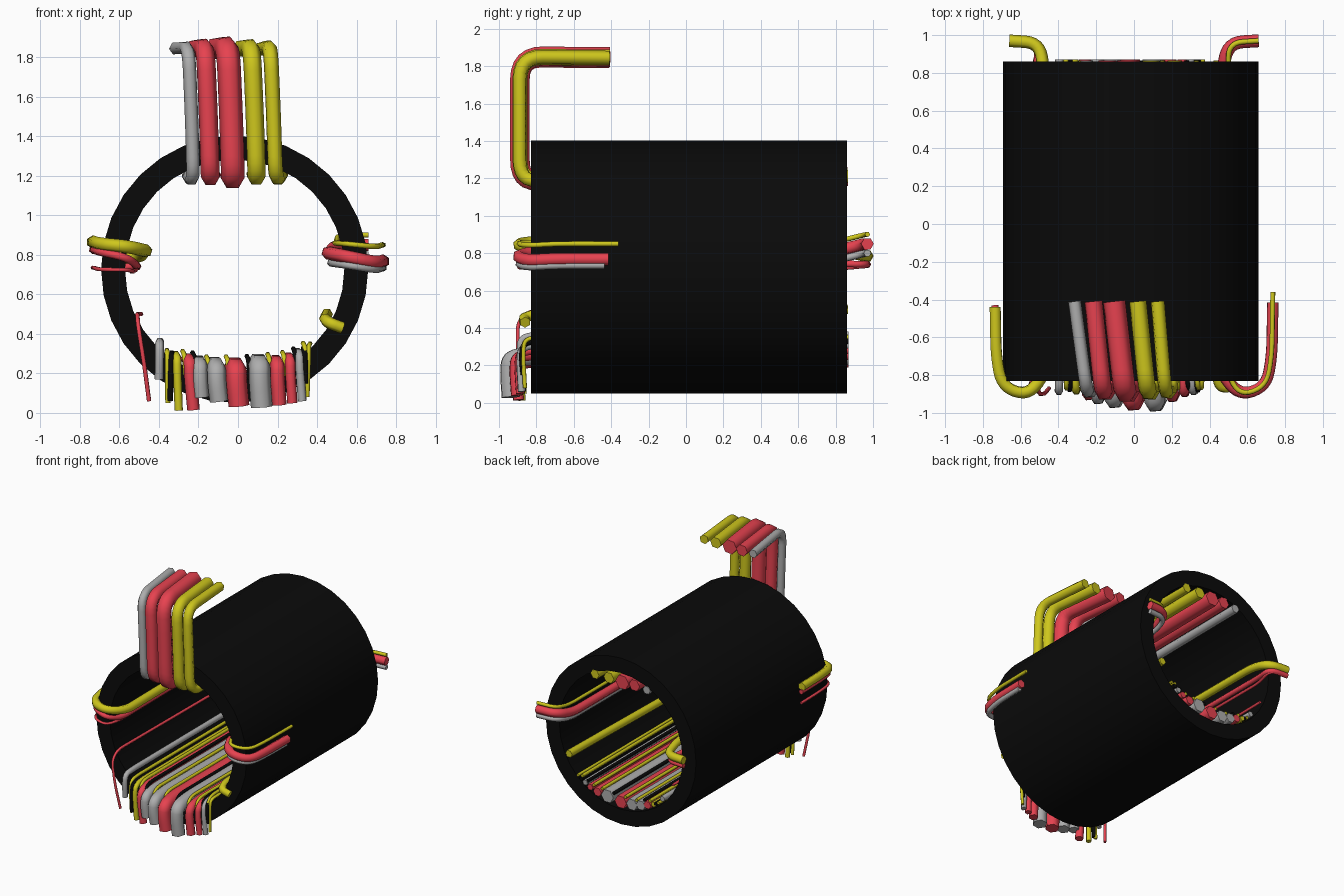
import bpy, bmesh, math
from mathutils import Vector

if "Cube" in bpy.data.objects:
    bpy.data.objects.remove(bpy.data.objects["Cube"])

CX, CZ, R_OUT, R_IN = -0.017, 0.727, 0.676, 0.555
Y0, Y1 = -0.83, 0.86


def material(name, rgb):
    m = bpy.data.materials.new(name)
    m.diffuse_color = (*rgb, 1)
    m.use_nodes = True
    m.node_tree.nodes["Principled BSDF"].inputs["Base Color"].default_value = m.diffuse_color
    return m


MATS = {
    "black": material("black", (0.003, 0.003, 0.003)),
    "red": material("red", (0.8, 0.055, 0.08)),
    "yellow": material("yellow", (0.62, 0.57, 0.012)),
    "grey": material("grey", (0.42, 0.42, 0.42)),
}


def fillet(points, size):
    """Round each inner corner of a polyline."""
    p = [Vector(q) for q in points]
    out = [p[0]]
    for a, b, c in zip(p, p[1:], p[2:]):
        s = b + (a - b).normalized() * min(size, (a - b).length * 0.48)
        e = b + (c - b).normalized() * min(size, (c - b).length * 0.48)
        for i in range(7):
            t = i / 6
            out.append(s * (1 - t) ** 2 + b * 2 * t * (1 - t) + e * t * t)
    return out + [p[-1]]


def cable(name, color, r, points, size=0.1):
    """Six-sided capped cable swept along a rounded path."""
    cu = bpy.data.curves.new(name, "CURVE")
    cu.dimensions = "3D"
    cu.bevel_depth = r
    cu.bevel_resolution = 1
    cu.use_fill_caps = True
    pts = fillet(points, size)
    sp = cu.splines.new("POLY")
    sp.points.add(len(pts) - 1)
    for q, v in zip(sp.points, pts):
        q.co = (*v, 1)
    tmp = bpy.data.objects.new(name + "_path", cu)
    bpy.context.collection.objects.link(tmp)
    dg = bpy.context.evaluated_depsgraph_get()
    me = bpy.data.meshes.new_from_object(tmp.evaluated_get(dg))
    bpy.data.objects.remove(tmp)
    bm = bmesh.new()
    bm.from_mesh(me)
    bmesh.ops.remove_doubles(bm, verts=bm.verts, dist=1e-5)
    bmesh.ops.recalc_face_normals(bm, faces=bm.faces)
    for f in bm.faces:
        f.smooth = True
    bm.to_mesh(me)
    bm.free()
    me.set_sharp_from_angle(angle=math.radians(70))
    me.materials.clear()
    me.materials.append(MATS[color])
    ob = bpy.data.objects.new(name, me)
    bpy.context.collection.objects.link(ob)


def floor_z(x, r):
    """Height of a cable resting on the inside of the pipe."""
    return CZ - math.sqrt((R_IN - r) ** 2 - (x - CX) ** 2)


# Pipe: a thick open tube lying along y
bm = bmesh.new()
N = 32
rings = []
for r, y in ((R_OUT, Y0), (R_OUT, Y1), (R_IN, Y1), (R_IN, Y0)):
    rings.append([bm.verts.new((CX + r * math.cos(2 * math.pi * i / N), y,
                                CZ + r * math.sin(2 * math.pi * i / N))) for i in range(N)])
for k in range(4):
    a, b = rings[k], rings[(k + 1) % 4]
    for i in range(N):
        j = (i + 1) % N
        bm.faces.new((a[i], a[j], b[j], b[i])).smooth = True
bmesh.ops.recalc_face_normals(bm, faces=bm.faces)
me = bpy.data.meshes.new("pipe")
bm.to_mesh(me)
bm.free()
me.set_sharp_from_angle(angle=math.radians(35))
me.materials.append(MATS["black"])
bpy.context.collection.objects.link(bpy.data.objects.new("pipe", me))

# Top bundle: along the ceiling, up the front and back over the pipe
for i, (col, r, xb, x, xe, z) in enumerate((
        ("grey", 0.034, -0.25, -0.225, -0.315, 1.185),
        ("red", 0.048, -0.14, -0.14, -0.215, 1.195),
        ("red", 0.060, -0.03, -0.025, -0.105, 1.19),
        ("yellow", 0.046, 0.09, 0.095, 0.02, 1.195),
        ("yellow", 0.038, 0.215, 0.19, 0.125, 1.19))):
    yf = -0.888
    cable(f"top_cable_{i}", col, r, [
        (xb, 0.865, z + 0.02), (xb, -0.7, z + 0.01), (x, yf, z - 0.01),
        (x - 0.01, yf, 1.5), (x - 0.025, yf, 1.85), (xe, -0.41, 1.845)], 0.12)

# Side bundles: (side, colour, radius, inner x, z back, z inside, z front, front end y)
for i, (s, col, r, xi, zb, zi, zf, ye) in enumerate((
        (1, "yellow", 0.014, 0.49, 0.90, 0.86, 0.85, -0.36),
        (1, "red", 0.034, 0.455, 0.85, 0.81, 0.768, -0.415),
        (1, "grey", 0.020, 0.47, 0.80, 0.76, 0.735, -0.435),
        (-1, "yellow", 0.033, 0.465, 0.785, 0.82, 0.865, -0.44),
        (-1, "red", 0.020, 0.51, 0.74, 0.745, 0.825, -0.43),
        (-1, "red", 0.011, 0.53, 0.73, 0.715, 0.735, -0.43))):
    cable(f"side_cable_{i}", col, r, [
        (s * 0.66, 0.97, zb), (s * 0.50, 0.96, zb), (s * (xi + 0.01), 0.80, zi),
        (s * xi, -0.78, zi), (s * 0.56, -0.91, (zi + zf) / 2),
        (s * 0.70, -0.86, zf - 0.01), (s * 0.73, -0.70, zf),
        (s * 0.735, ye, zf)], 0.09)

# Single cable on the lower right wall
cable("right_wall_cable", "yellow", 0.03, [
    (0.45, 0.865, 0.50), (0.44, -0.80, 0.475), (0.46, -0.87, 0.455), (0.53, -0.86, 0.43)], 0.05)

# Thin hanging wire on the left wall
cable("left_thin_wire", "red", 0.011, [
    (-0.49, 0.865, 0.50), (-0.51, -0.82, 0.50), (-0.505, -0.90, 0.44),
    (-0.475, -0.90, 0.25), (-0.45, -0.87, 0.06)], 0.06)

# Bottom bundle: along the floor, spilling over the front lip
# (colour, radius, x inside, x at lower end, lower end z)
BOTTOM = (
    ("grey", 0.022, -0.395, -0.40, 0.17), ("yellow", 0.013, -0.36, -0.355, 0.05),
    ("black", 0.016, -0.335, -0.345, 0.06), ("yellow", 0.021, -0.315, -0.30, 0.012),
    ("red", 0.032, -0.26, -0.225, 0.015), ("grey", 0.040, -0.20, -0.185, 0.08),
    ("grey", 0.048, -0.12, -0.095, 0.06), ("red", 0.053, -0.02, 0.005, 0.035),
    ("grey", 0.055, 0.10, 0.12, 0.03), ("red", 0.036, 0.19, 0.21, 0.04),
    ("red", 0.026, 0.255, 0.275, 0.05), ("grey", 0.022, 0.30, 0.325, 0.06),
    ("black", 0.017, 0.335, 0.34, 0.15), ("yellow", 0.012, 0.365, 0.35, 0.08))
for i, (col, r, x, xe, ze) in enumerate(BOTTOM):
    z = floor_z(x, r) + 0.01
    yf = -0.85 - r * 1.75
    xm = x + (xe - x) * 0.5
    cable(f"bottom_cable_{i}", col, r, [
        (x, 0.87, z), (x, -0.78, z), (xm, yf + 0.01, z - 0.01),
        (xm, yf, z - 0.08), (xe, yf + 0.01, ze)], 0.06)

# Fine wires tucked between the bottom cables
for i, (col, x, dz) in enumerate((
        ("yellow", -0.28, 0.07), ("black", -0.23, 0.09), ("yellow", -0.16, 0.095),
        ("yellow", -0.06, 0.115), ("black", 0.045, 0.115), ("yellow", 0.15, 0.10),
        ("yellow", 0.225, 0.075), ("black", 0.28, 0.06), ("yellow", 0.33, 0.05))):
    z = floor_z(x, 0.013) + dz * 0.85
    cable(f"fine_wire_{i}", col, 0.013, [
        (x, 0.865, z), (x, -0.80, z), (x + 0.01, -0.87, z - 0.02),
        (x + 0.015, -0.87, z - 0.12)], 0.05)
